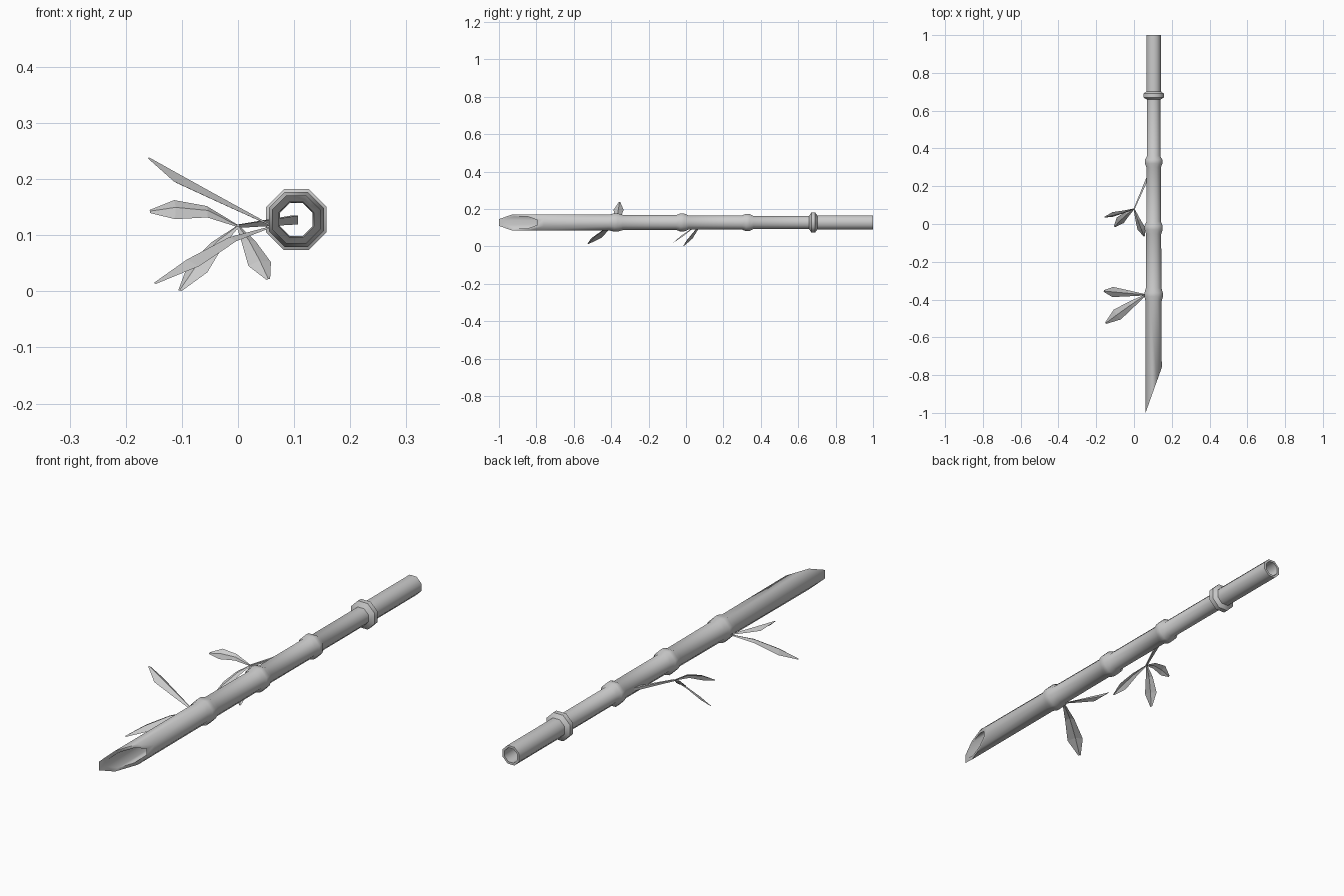
import bpy, bmesh, math
from mathutils import Vector

if "Cube" in bpy.data.objects:
    bpy.data.objects.remove(bpy.data.objects["Cube"])

CX, CZ = 0.104, 0.128   # stalk axis


def finish(bm, name, angle=None):
    bmesh.ops.recalc_face_normals(bm, faces=bm.faces)
    me = bpy.data.meshes.new(name)
    bm.to_mesh(me)
    bm.free()
    ob = bpy.data.objects.new(name, me)
    bpy.context.collection.objects.link(ob)
    if angle:
        bpy.ops.object.select_all(action='DESELECT')
        ob.select_set(True)
        bpy.context.view_layer.objects.active = ob
        bpy.ops.object.shade_smooth_by_angle(angle=math.radians(angle))
    return ob


# Hollow octagonal stalk: closed profile of (y, flat radius), slanted at the front
def stalk():
    profile = [(None, 0.043)]
    for y, r0, rn, r1, w in [(-0.375, 0.042, 0.049, 0.041, 0.036),
                             (-0.02, 0.040, 0.048, 0.038, 0.033),
                             (0.33, 0.038, 0.046, 0.035, 0.03),
                             (0.68, 0.035, 0.054, 0.038, 0.022)]:
        profile += [(y - w, r0), (y - 0.01, rn), (y + 0.01, rn), (y + w, r1)]
    profile += [(1.0, 0.038), (1.0, 0.029), (None, 0.031)]
    bm = bmesh.new()
    rings = []
    for y, r in profile:
        ring = []
        for i in range(8):
            a = math.radians(22.5 + 45 * i)
            c = r / math.cos(math.radians(22.5))
            x = c * math.cos(a)
            yy = -0.88 + x * 0.12 / 0.043 if y is None else y
            ring.append(bm.verts.new((CX + x, yy, CZ + c * math.sin(a))))
        rings.append(ring)
    for k, a in enumerate(rings):
        b = rings[(k + 1) % len(rings)]
        for i in range(8):
            j = (i + 1) % 8
            bm.faces.new((a[i], a[j], b[j], b[i]))
    finish(bm, "bamboo_stalk", 50)


# Tapered twig
def twig(p, q, r0, r1):
    p, q = Vector(p), Vector(q)
    d = (q - p).normalized()
    u = d.cross(Vector((0, 0, 1))).normalized()
    v = u.cross(d)
    bm = bmesh.new()
    rings = []
    for c, r in ((p, r0), (q, r1)):
        rings.append([bm.verts.new(c + r * (math.cos(a) * u + math.sin(a) * v))
                      for a in [math.pi / 4 + math.pi / 2 * i for i in range(4)]])
    for i in range(4):
        j = (i + 1) % 4
        bm.faces.new((rings[0][i], rings[0][j], rings[1][j], rings[1][i]))
    bm.faces.new(rings[0])
    bm.faces.new(rings[1])
    finish(bm, "twig")


# Leaf folded along its midrib, which follows a quadratic curve
def leaf(name, base, ctrl, tip, side, width, fold):
    b, c, t = Vector(base), Vector(ctrl), Vector(tip)
    s = Vector(side)
    along = (t - b).normalized()
    s = (s - along * s.dot(along)).normalized()
    n = along.cross(s)
    if n.z < 0:
        n = -n
    bm = bmesh.new()
    rows = []
    for f, w in ((0, 0.12), (0.4, 0.6), (0.75, 1.0), (1, 0.16)):
        m = b * (1 - f) ** 2 + c * 2 * f * (1 - f) + t * f * f
        rows.append([bm.verts.new(m - s * width * w - n * fold * w),
                     bm.verts.new(m),
                     bm.verts.new(m + s * width * w - n * fold * w)])
    for a, d in zip(rows, rows[1:]):
        for i in (0, 1):
            bm.faces.new((a[i], a[i + 1], d[i + 1], d[i]))
    finish(bm, name)


stalk()
twig((0.1, 0.31, 0.127), (0.0, 0.078, 0.116), 0.011, 0.004)

# Pair of leaves at the front joint
A = (0.062, -0.375, 0.117)
leaf("front_leaf_upper", A, (-0.05, -0.365, 0.178), (-0.159, -0.355, 0.239),
     (0, 1, 0), 0.027, 0.016)
leaf("front_leaf_lower", A, (-0.03, -0.435, 0.108), (-0.15, -0.525, 0.015),
     (-0.6, 0.8, 0), 0.032, 0.012)

# Three leaves at the twig end
B = (0.0, 0.08, 0.117)
leaf("twig_leaf_left", B, (-0.06, 0.055, 0.165), (-0.157, 0.035, 0.143),
     (0, 0.6, 0.8), 0.021, 0.007)
leaf("twig_leaf_middle", B, (-0.045, 0.05, 0.095), (-0.104, -0.015, 0.002),
     (-0.6, 0.7, 0.3), 0.024, 0.008)
leaf("twig_leaf_right", B, (0.022, 0.01, 0.095), (0.054, -0.066, 0.022),
     (0.9, 0.3, 0.2), 0.021, 0.008)
